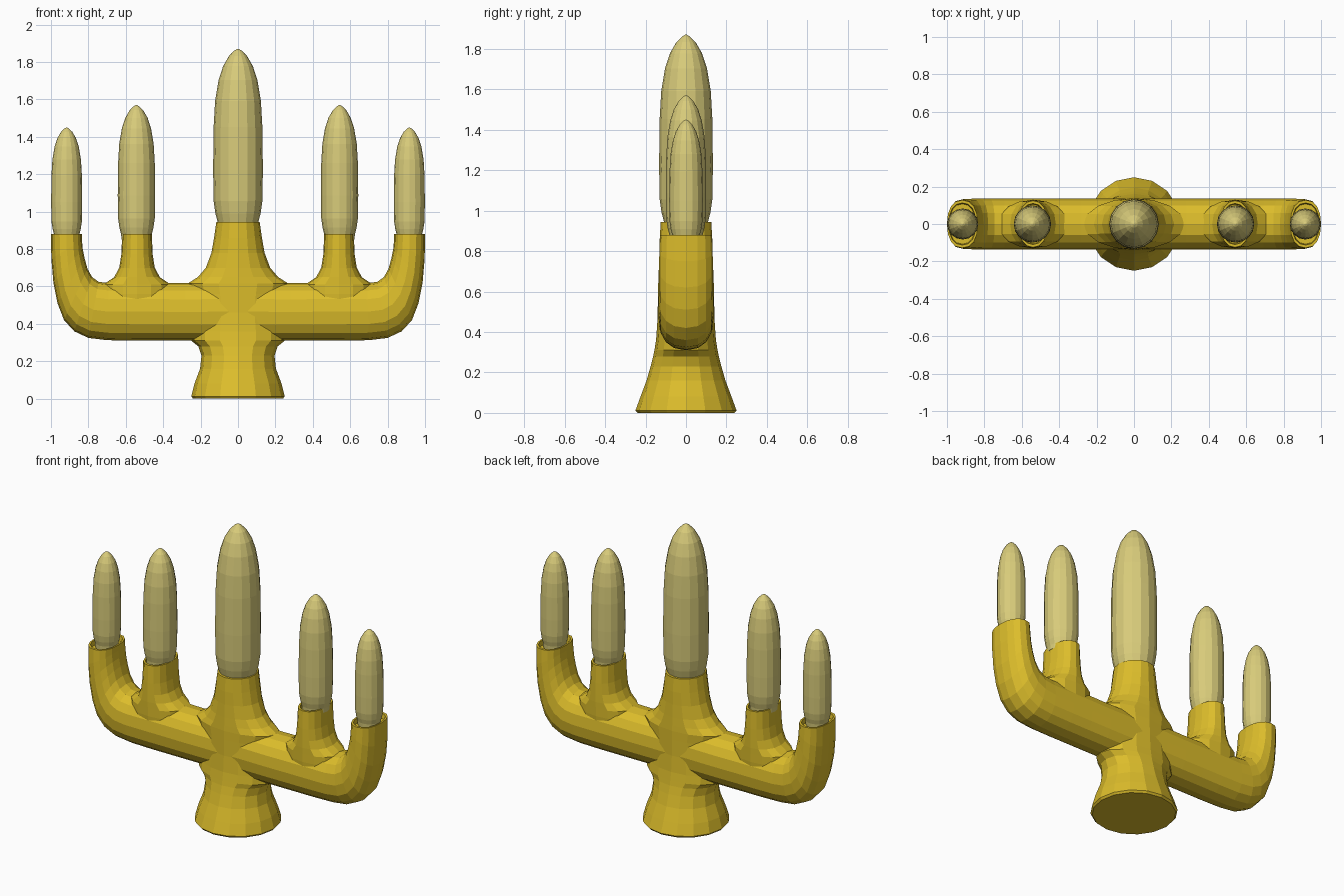
import bpy, bmesh, math
from mathutils import Vector

if "Cube" in bpy.data.objects:
    bpy.data.objects.remove(bpy.data.objects["Cube"])


def material(name, rgb):
    m = bpy.data.materials.new(name)
    m.diffuse_color = (*rgb, 1)
    m.use_nodes = True
    m.node_tree.nodes["Principled BSDF"].inputs["Base Color"].default_value = m.diffuse_color
    return m


GOLD = material("gold", (0.72, 0.51, 0.024))
WAX = material("pale_wax", (0.69, 0.60, 0.195))


def loft(name, sections, mat, sides=16, power=2.0):
    """Skin oval rings; each section is (point A, point B, half depth), with A and B in the xz plane."""
    bm = bmesh.new()
    rings = []
    for (ax, az), (bx, bz), depth in sections:
        mid = Vector(((ax + bx) / 2, 0, (az + bz) / 2))
        half = Vector(((bx - ax) / 2, 0, (bz - az) / 2))
        ring = []
        for i in range(sides):
            t = math.tau * i / sides
            c, s = math.cos(t), math.sin(t)
            u = math.copysign(abs(c) ** (2 / power), c)
            v = math.copysign(abs(s) ** (2 / power), s)
            ring.append(bm.verts.new(mid + half * u + Vector((0, depth * v, 0))))
        rings.append(ring)
    for r, q in zip(rings, rings[1:]):
        for i in range(sides):
            j = (i + 1) % sides
            bm.faces.new((r[i], r[j], q[j], q[i]))
    bm.faces.new(rings[0])
    bm.faces.new(rings[-1])
    bmesh.ops.recalc_face_normals(bm, faces=bm.faces)
    me = bpy.data.meshes.new(name)
    bm.to_mesh(me)
    bm.free()
    me.materials.append(mat)
    ob = bpy.data.objects.new(name, me)
    bpy.context.collection.objects.link(ob)
    return ob


def upright(x, rows):
    """Horizontal sections from (height, half width, half depth) rows."""
    return [((x - w, z), (x + w, z), d) for z, w, d in rows]


def socket(x, z, w, d):
    """Shallow recess that holds a candle."""
    return upright(x, [(z, w * 0.88, d * 0.88), (z - 0.03, w * 0.84, d * 0.84)])


# Horizontal arm with both ends bent upward: (lower/outer point, upper/inner point, half depth)
half_arm = [
    ((0.14, 0.31), (0.14, 0.62), 0.135),
    ((0.28, 0.31), (0.28, 0.618), 0.135),
    ((0.42, 0.31), (0.42, 0.62), 0.135),
    ((0.56, 0.31), (0.56, 0.62), 0.135),
    ((0.70, 0.313), (0.69, 0.618), 0.135),
    ((0.80, 0.325), (0.745, 0.625), 0.135),
    ((0.875, 0.36), (0.78, 0.65), 0.135),
    ((0.93, 0.42), (0.805, 0.695), 0.135),
    ((0.965, 0.51), (0.82, 0.75), 0.134),
    ((0.987, 0.62), (0.83, 0.80), 0.133),
    ((0.998, 0.75), (0.834, 0.845), 0.132),
    ((1.0, 0.88), (0.835, 0.88), 0.128),
] + [(b, a, d) for a, b, d in socket(0.9175, 0.88, 0.0825, 0.128)]
mirrored = [((-a[0], a[1]), (-b[0], b[1]), d) for a, b, d in reversed(half_arm)]
body = loft("candle_holder", mirrored + half_arm, GOLD, power=2.3)

# Central column with a flared foot and blends into the arm
column = loft("column", upright(0, [
    (0.0, 0.24, 0.24), (0.012, 0.25, 0.25), (0.08, 0.233, 0.225),
    (0.16, 0.203, 0.195), (0.23, 0.195, 0.175), (0.28, 0.212, 0.162),
    (0.31, 0.25, 0.156), (0.36, 0.25, 0.148), (0.46, 0.23, 0.141),
    (0.56, 0.25, 0.139), (0.615, 0.27, 0.138), (0.65, 0.215, 0.137),
    (0.70, 0.172, 0.135), (0.78, 0.142, 0.132), (0.86, 0.128, 0.130),
    (0.945, 0.116, 0.125)]) + socket(0, 0.945, 0.116, 0.125), GOLD)

# Inner stems rising from the arm
parts = [column]
for side in (-1, 1):
    parts.append(loft("stem", upright(0.54 * side, [
        (0.45, 0.17, 0.12), (0.56, 0.18, 0.128), (0.61, 0.18, 0.128),
        (0.65, 0.122, 0.130), (0.70, 0.095, 0.130), (0.77, 0.084, 0.129),
        (0.88, 0.079, 0.125)]) + socket(0.54 * side, 0.88, 0.079, 0.125),
        GOLD, power=2.2))

# Fuse the column and stems into the arm
for p in parts:
    mod = body.modifiers.new("fuse", 'BOOLEAN')
    mod.operation = 'UNION'
    mod.solver = 'EXACT'
    mod.object = p
deps = bpy.context.evaluated_depsgraph_get()
fused = bpy.data.meshes.new_from_object(body.evaluated_get(deps))
body.modifiers.clear()
body.data = fused
for p in parts:
    bpy.data.objects.remove(p)

# Rounded candles: (fraction of height, fraction of radius)
SHAPE = [(0, 0.82), (0.05, 0.91), (0.12, 0.98), (0.3, 1), (0.55, 0.98), (0.7, 0.92),
         (0.82, 0.78), (0.9, 0.6), (0.96, 0.36), (0.99, 0.15), (1, 0.03)]


def candle(name, x, bottom, top, radius):
    rows = [(bottom - 0.028, 0.8 * radius, 0.8 * radius)]
    rows += [(bottom + (top - bottom) * h, radius * r, radius * r) for h, r in SHAPE]
    loft(name, upright(x, rows), WAX)


candle("center_candle", 0, 0.945, 1.87, 0.133)
for side, label in ((-1, "left"), (1, "right")):
    candle(label + "_inner_candle", 0.543 * side, 0.88, 1.57, 0.1)
    candle(label + "_outer_candle", 0.916 * side, 0.88, 1.45, 0.083)
